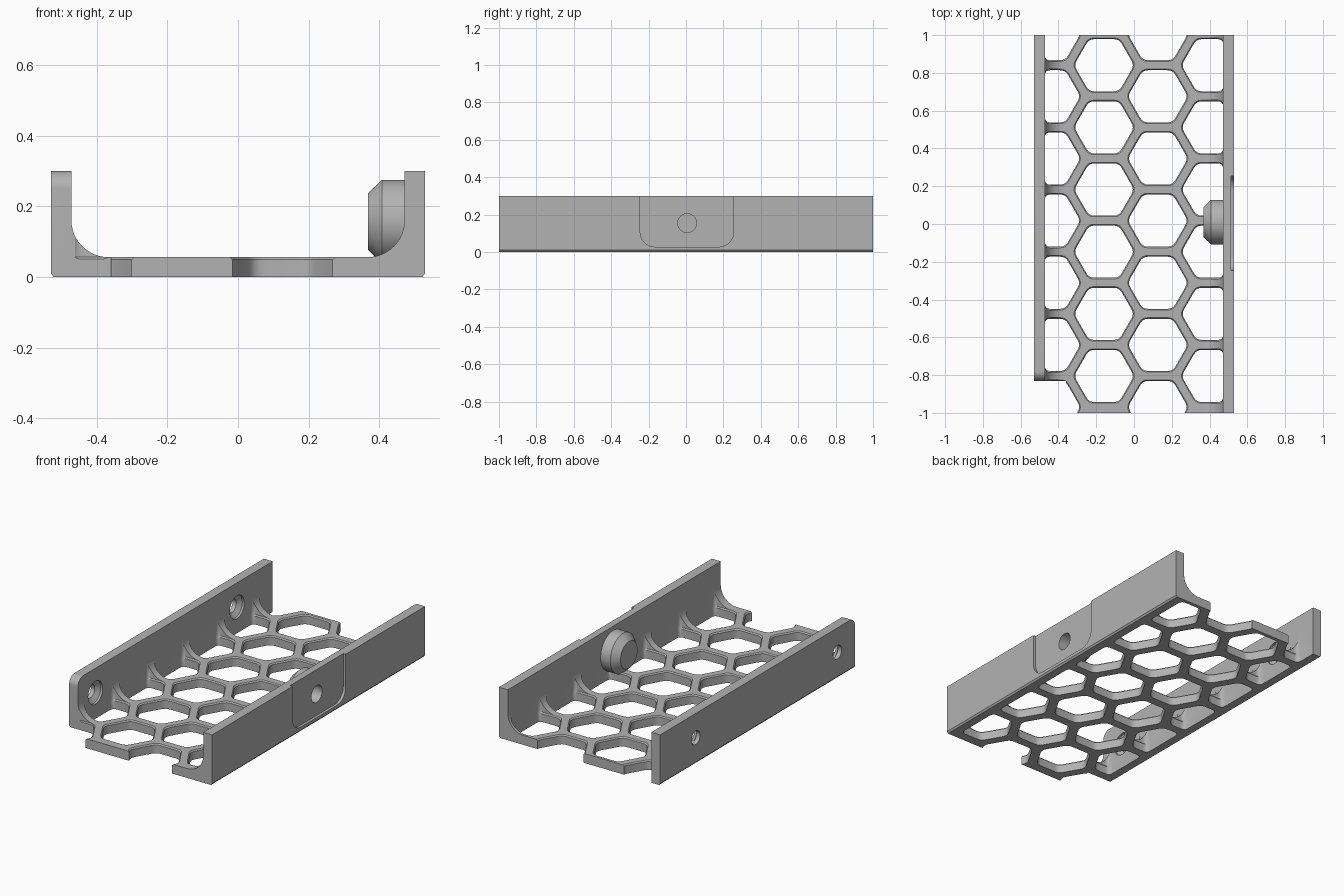
import bpy, bmesh, math
from mathutils import Vector, Matrix

cube = bpy.data.objects.get("Cube")
if cube:
    bpy.data.objects.remove(cube)

GREY = (0.45, 0.45, 0.45, 1)
mat = bpy.data.materials.new("light grey plastic")
mat.use_nodes = True
mat.diffuse_color = GREY
mat.node_tree.nodes["Principled BSDF"].inputs["Base Color"].default_value = GREY

HALF_W, INNER, FLOOR, HEIGHT = 0.53, 0.472, 0.056, 0.3
PITCH = 0.329            # hexagon spacing across flats
HOLE = 0.138             # half hole width across flats
HOLE_Z = 0.155           # height of the screw holes


def arc(cx, cy, r, a0, a1, n=12):
    """Points along an arc, angles in degrees."""
    steps = [math.radians(a0 + (a1 - a0) * i / n) for i in range(n + 1)]
    return [(cx + r * math.cos(a), cy + r * math.sin(a)) for a in steps]


def make(name, bm):
    bmesh.ops.recalc_face_normals(bm, faces=bm.faces)
    mesh = bpy.data.meshes.new(name)
    bm.to_mesh(mesh)
    bm.free()
    obj = bpy.data.objects.new(name, mesh)
    bpy.context.collection.objects.link(obj)
    mesh.materials.append(mat)
    return obj


def prism(bm, profile, place, depth):
    """Extrude a 2D profile; place maps its points to 3D."""
    face = bm.faces.new([bm.verts.new(place(a, b)) for a, b in profile])
    out = bmesh.ops.extrude_face_region(bm, geom=[face])["geom"]
    moved = [v for v in out if isinstance(v, bmesh.types.BMVert)]
    bmesh.ops.translate(bm, verts=moved, vec=Vector(depth))


def lathe_x(bm, rings, y, z, sides=40):
    """Solid of revolution about an x-directed axis from (x, radius) rings."""
    loops = []
    for x, r in rings:
        circle = arc(y, z, r, 0, 360, sides)[:-1]
        loops.append([bm.verts.new((x, a, b)) for a, b in circle])
    for low, high in zip(loops, loops[1:]):
        for i in range(sides):
            j = (i + 1) % sides
            bm.faces.new((low[i], low[j], high[j], high[i]))
    bm.faces.new(loops[0])
    bm.faces.new(loops[-1])


def cut(obj, cutter):
    """Subtract the cutter, bake the result and discard the cutter."""
    mod = obj.modifiers.new("cut", "BOOLEAN")
    mod.operation, mod.solver, mod.object = "DIFFERENCE", "EXACT", cutter
    graph = bpy.context.evaluated_depsgraph_get()
    mesh = bpy.data.meshes.new_from_object(obj.evaluated_get(graph))
    obj.modifiers.clear()
    obj.data = mesh
    bpy.data.objects.remove(cutter)


def hex_outline(cx, cy, grow):
    """Rounded hexagon, flattened where it meets a side wall."""
    h = HOLE + grow
    r = h * 2 / math.sqrt(3)
    pts = []
    for k in range(6):
        a = math.radians(60 * k)
        x, y = cx + r * math.cos(a), cy + r * math.sin(a)
        if k % 3 == 0 and abs(x) > INNER:
            continue
        pts.append(Vector((max(-INNER, min(INNER, x)), y)))
    out = []
    for i, p in enumerate(pts):
        a = p + (pts[i - 1] - p).normalized() * 0.028
        b = p + (pts[(i + 1) % len(pts)] - p).normalized() * 0.028
        for s in range(5):
            t = s / 4
            out.append((1 - t) ** 2 * a + 2 * t * (1 - t) * p + t * t * b)
    return out


# Tray body: channel section with filleted inside corners, run along y
side = [(HALF_W - 0.008, 0), (HALF_W, 0.01), (HALF_W, HEIGHT), (INNER, HEIGHT)]
side += arc(INNER - 0.105, FLOOR + 0.105, 0.105, 0, -90)
section = side + [(-x, z) for x, z in reversed(side)]
bm = bmesh.new()
prism(bm, section, lambda x, z: (x, -1, z), (0, 2, 0))
tray = make("honeycomb_tray", bm)

# Honeycomb holes, with a chamfered upper rim
bm = bmesh.new()
for col in range(4):
    cx = -0.443 + 0.2845 * col
    for row in range(-4, 5):
        cy = 0.018 + PITCH * (row + (0.5 if col % 2 else 0))
        if abs(cy) > 1.13:
            continue
        loops = []
        for z, grow in ((-0.1, 0), (FLOOR - 0.007, 0), (FLOOR, 0.006), (0.4, 0.006)):
            loops.append([bm.verts.new((p.x, p.y, z)) for p in hex_outline(cx, cy, grow)])
        n = len(loops[0])
        for low, high in zip(loops, loops[1:]):
            for i in range(n):
                j = (i + 1) % n
                bm.faces.new((low[i], low[j], high[j], high[i]))
        bm.faces.new(loops[0])
        bm.faces.new(loops[-1])
cut(tray, make("hex_cutters", bm))

# Shorter wall with a rounded upper front corner
bm = bmesh.new()
end = [(-1.1, -0.1), (-0.83, -0.1)] + arc(-0.78, 0.25, 0.05, 180, 90)
end += [(-0.78, 0.4), (-1.1, 0.4)]
prism(bm, end, lambda y, z: (-0.6, y, z), (0.24, 0, 0))
cut(tray, make("wall_end_cutter", bm))

# Shallow open-topped recess on the outside of the longer wall
bm = bmesh.new()
recess = [(-0.245, 0.4)] + arc(-0.165, 0.108, 0.08, 180, 270)
recess += arc(0.175, 0.108, 0.08, 270, 360) + [(0.255, 0.4)]
prism(bm, recess, lambda y, z: (HALF_W - 0.016, y, z), (0.1, 0, 0))
cut(tray, make("recess_cutter", bm))

# Screw holes: two countersunk, one plain behind the boss
bm = bmesh.new()
for y in (-0.665, 0.665):
    lathe_x(bm, [(-0.6, 0.04), (-0.505, 0.04), (-0.485, 0.068), (-0.36, 0.068)], y, HOLE_Z)
lathe_x(bm, [(0.41, 0.05), (0.6, 0.05)], 0.006, HOLE_Z)
cut(tray, make("screw_hole_cutters", bm))

# Chamfered boss inside the longer wall, with a blind hole
bm = bmesh.new()
lathe_x(bm, [(0.368, 0.08), (0.408, 0.118), (0.49, 0.118)], 0.01, HOLE_Z + 0.002, 64)
boss = make("wall_boss", bm)
bm = bmesh.new()
lathe_x(bm, [(0.41, 0.05), (0.6, 0.05)], 0.006, HOLE_Z)
cut(boss, make("boss_hole_cutter", bm))

# Smooth curved surfaces, keep hard edges
for obj in (tray, boss):
    bpy.ops.object.select_all(action="DESELECT")
    obj.select_set(True)
    bpy.context.view_layer.objects.active = obj
    bpy.ops.object.shade_smooth_by_angle(angle=math.radians(30))
